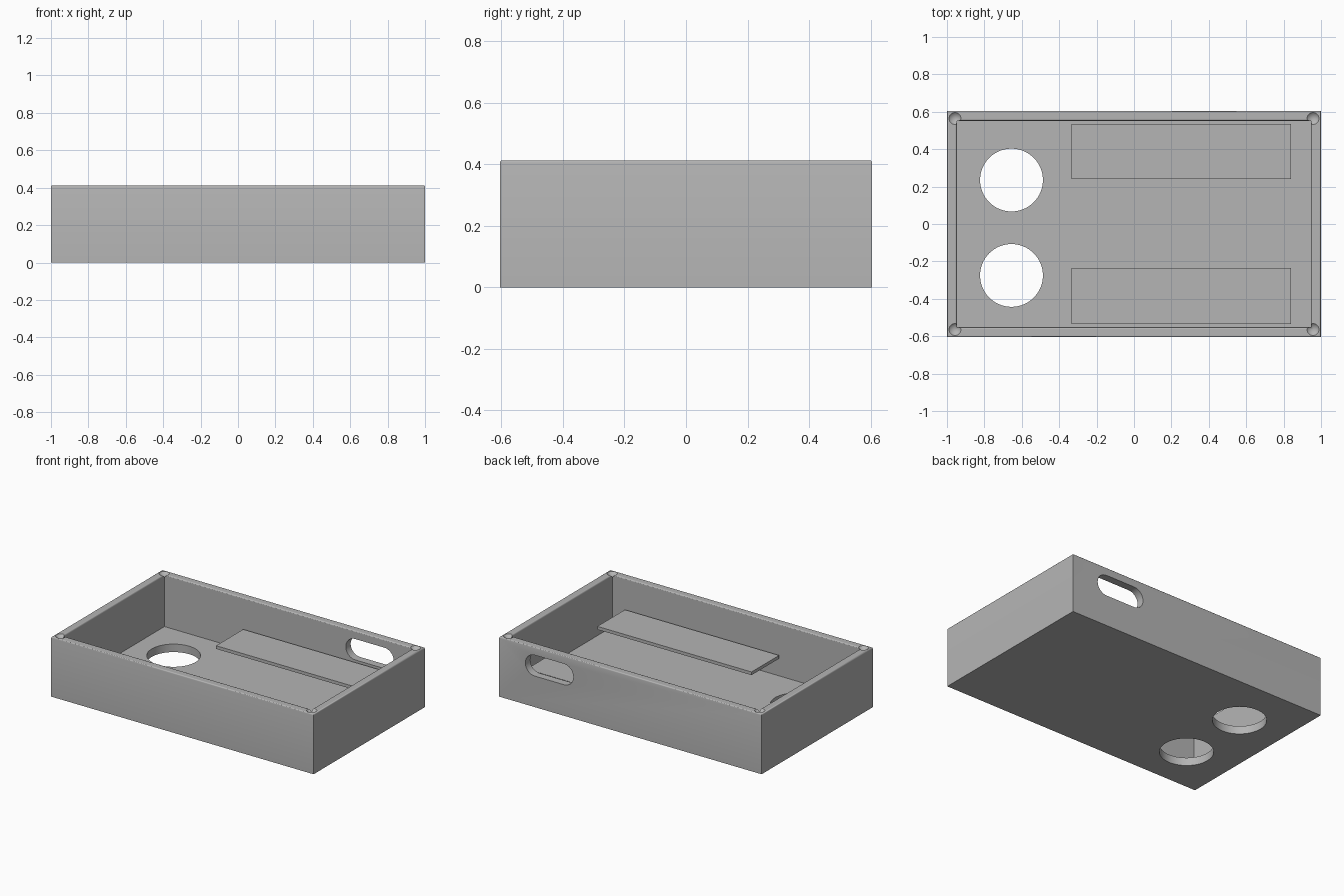
import bpy, bmesh, math
from mathutils import Matrix, Vector

default = bpy.data.objects.get("Cube")
if default:
    bpy.data.objects.remove(default, do_unlink=True)

LENGTH, WIDTH, HEIGHT = 2.0, 1.21, 0.413
WALL, FLOOR = 0.075, 0.055

grey = bpy.data.materials.new("plain_grey")
grey.use_nodes = True
colour = (0.46, 0.46, 0.46, 1)
grey.diffuse_color = colour
grey.node_tree.nodes["Principled BSDF"].inputs["Base Color"].default_value = colour


def make_object(name, bm):
    bmesh.ops.recalc_face_normals(bm, faces=bm.faces)
    mesh = bpy.data.meshes.new(name)
    bm.to_mesh(mesh)
    bm.free()
    mesh.materials.append(grey)
    obj = bpy.data.objects.new(name, mesh)
    bpy.context.collection.objects.link(obj)
    return obj


def box(bm, low, high):
    low, high = Vector(low), Vector(high)
    matrix = Matrix.Translation((low + high) / 2) @ Matrix.Diagonal((*(high - low), 1))
    bmesh.ops.create_cube(bm, size=1, matrix=matrix)


def cone(name, centre, bottom, top, depth, sides):
    bm = bmesh.new()
    bmesh.ops.create_cone(bm, cap_ends=True, segments=sides, radius1=bottom,
                          radius2=top, depth=depth, matrix=Matrix.Translation(centre))
    return make_object(name, bm)


def activate(obj):
    bpy.ops.object.select_all(action="DESELECT")
    obj.select_set(True)
    bpy.context.view_layer.objects.active = obj


def cut(target, cutter):
    activate(target)
    mod = target.modifiers.new("cut", "BOOLEAN")
    mod.operation, mod.solver, mod.object = "DIFFERENCE", "EXACT", cutter
    bpy.ops.object.modifier_apply(modifier=mod.name)
    bpy.data.objects.remove(cutter, do_unlink=True)


# Open tray: inset the top, sink it to the floor, round the rim
bm = bmesh.new()
box(bm, (-LENGTH / 2, -WIDTH / 2, 0), (LENGTH / 2, WIDTH / 2, HEIGHT))
top = max(bm.faces, key=lambda f: f.calc_center_median().z)
bmesh.ops.inset_region(bm, faces=[top], thickness=WALL)
sunk = bmesh.ops.extrude_discrete_faces(bm, faces=[top])["faces"][0]
for v in sunk.verts:
    v.co.z = FLOOR
rim = [e for e in bm.edges
       if all(v.co.z > HEIGHT - 0.001 for v in e.verts)
       and any(abs(f.normal.z) < 0.5 or f.calc_center_median().z < HEIGHT - 0.01
               for f in e.link_faces)]
bmesh.ops.bevel(bm, geom=rim, offset=0.008, segments=3, profile=0.5, affect="EDGES")
tray = make_object("tray", bm)

# Two round openings through the floor
for y in (0.235, -0.275):
    cut(tray, cone("floor_hole_cutter", (-0.655, y, 0), 0.168, 0.168, 0.3, 64))

# Countersunk screw holes in the rim corners
for x in (-0.957, 0.957):
    for y in (-0.564, 0.564):
        cut(tray, cone("screw_hole_cutter", (x, y, HEIGHT), 0, 0.064, 0.064, 32))

# Round-ended slot through the back wall
bm = bmesh.new()
RADIUS, HALF, STEPS = 0.072, 0.111, 16
outline = []
for side in (1, -1):
    for i in range(STEPS + 1):
        a = math.pi * (i / STEPS - 0.5)
        outline.append(bm.verts.new((0.618 + side * (HALF + RADIUS * math.cos(a)), 0.5,
                                     0.286 + side * RADIUS * math.sin(a))))
face = bm.faces.new(outline)
extruded = bmesh.ops.extrude_face_region(bm, geom=[face], use_keep_orig=True)["geom"]
bmesh.ops.translate(bm, vec=(0, 0.2, 0),
                    verts=[g for g in extruded if isinstance(g, bmesh.types.BMVert)])
cut(tray, make_object("slot_cutter", bm))

activate(tray)
bpy.ops.object.shade_smooth_by_angle(angle=math.radians(35))

# Thin shelves reaching in from the long walls
inner = WIDTH / 2 - WALL + 0.005
for name, y0, y1 in (("back_shelf", 0.24, inner), ("front_shelf", -inner, -0.235)):
    bm = bmesh.new()
    box(bm, (-0.335, y0, 0.184), (0.84, y1, 0.206))
    make_object(name, bm)
